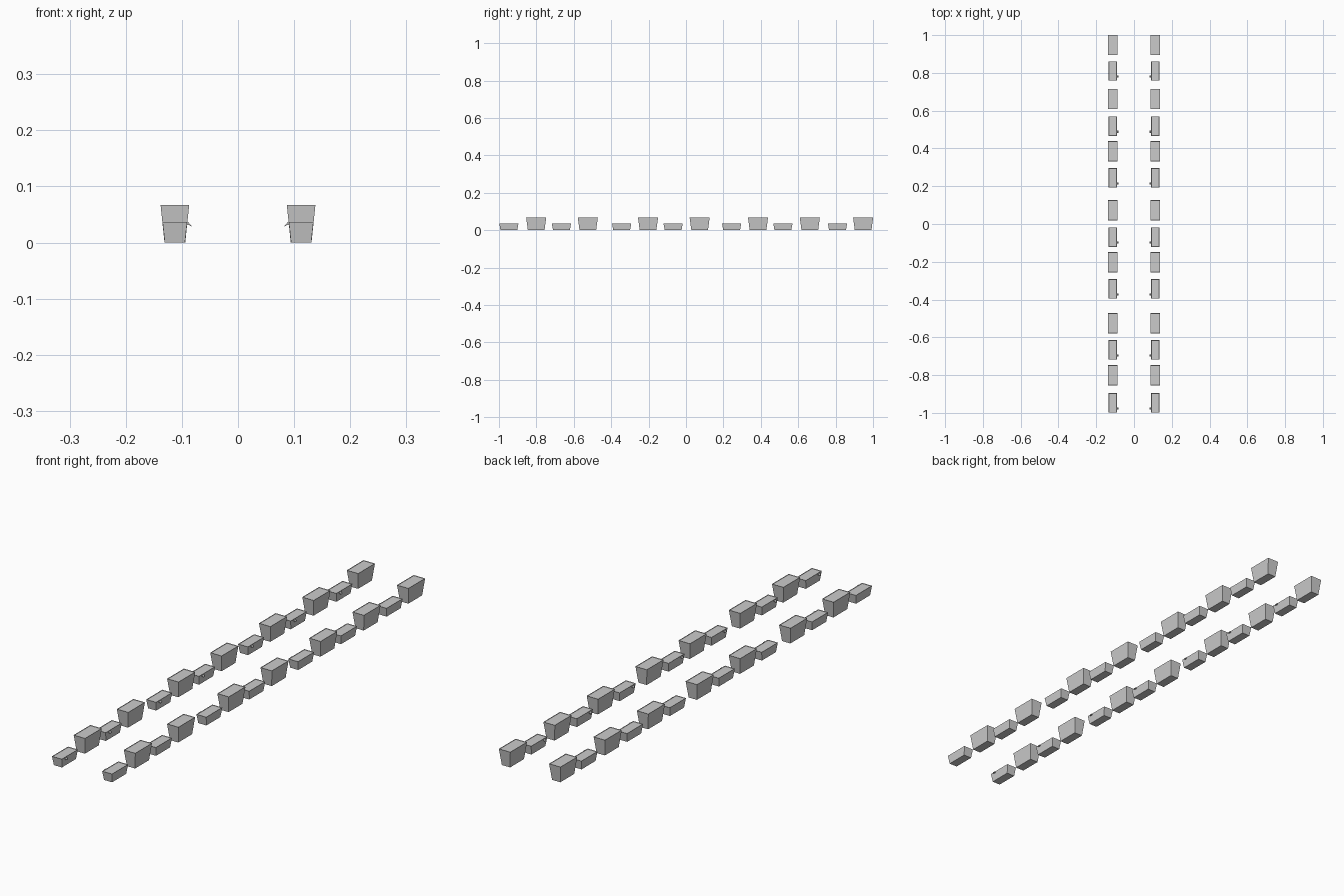
import bpy, bmesh

if "Cube" in bpy.data.objects:
    bpy.data.objects.remove(bpy.data.objects["Cube"])

ROW_X = 0.1125
TALL_Y = [0.947, 0.662, 0.385, 0.073, -0.203, -0.525, -0.801]
LOW_Y = [0.81, 0.518, 0.244, -0.069, -0.344, -0.666, -0.947]


def make_object(name, bm):
    bmesh.ops.recalc_face_normals(bm, faces=bm.faces)
    mesh = bpy.data.meshes.new(name)
    bm.to_mesh(mesh)
    bm.free()
    obj = bpy.data.objects.new(name, mesh)
    bpy.context.collection.objects.link(obj)
    return obj


def tub(name, x, y, height, top, bottom):
    """Tapered trough with a thin rim and slightly sunken filling."""
    bm = bmesh.new()
    bmesh.ops.create_cube(bm, size=1)
    for v in bm.verts:
        size = top if v.co.z > 0 else bottom
        v.co = (x + v.co.x * size[0], y + v.co.y * size[1],
                height if v.co.z > 0 else 0)
    bm.normal_update()
    lid = max(bm.faces, key=lambda f: f.calc_center_median().z)
    bmesh.ops.inset_region(bm, faces=[lid], thickness=0.0015)
    for v in lid.verts:
        v.co.z -= 0.002
    return make_object(name, bm)


def prism(name, profile, y0, y1):
    """Extrude an x/z profile along y."""
    bm = bmesh.new()
    face = bm.faces.new([bm.verts.new((x, y0, z)) for x, z in profile])
    ext = bmesh.ops.extrude_face_region(bm, geom=[face])
    for v in ext["geom"]:
        if isinstance(v, bmesh.types.BMVert):
            v.co.y = y1
    return make_object(name, bm)


for side in (-1, 1):
    x = side * ROW_X
    for y in TALL_Y:
        tub("tall_planter", x, y, 0.067, (0.051, 0.107), (0.037, 0.089))
    for y in LOW_Y:
        tub("low_planter", x, y, 0.037, (0.044, 0.103), (0.036, 0.090))
        # small bent spout on the aisle side, near the front end
        spout = [(0.093, 0.031), (0.0865, 0.031), (0.083, 0.028),
                 (0.083, 0.030), (0.0865, 0.0335), (0.0885, 0.037),
                 (0.0905, 0.035), (0.093, 0.034)]
        prism("spout", [(side * px, pz) for px, pz in spout],
              y - 0.035, y - 0.024)
